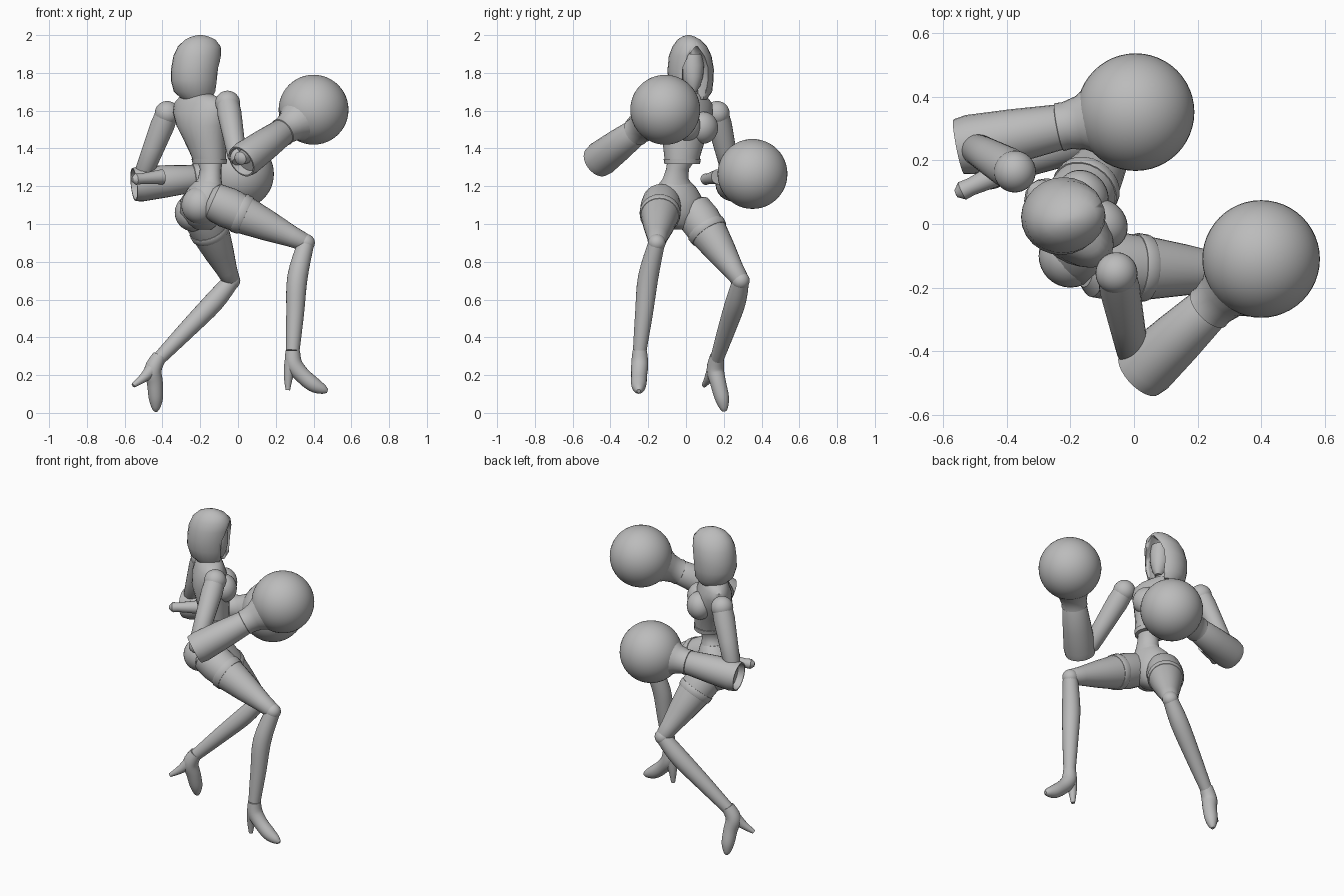
import bpy, bmesh
from math import sin, cos, pi, radians, sqrt
from mathutils import Vector

if "Cube" in bpy.data.objects:
    bpy.data.objects.remove(bpy.data.objects["Cube"], do_unlink=True)

grey = bpy.data.materials.new("plain_grey")
grey.use_nodes = True
grey.diffuse_color = (0.5, 0.5, 0.5, 1)
bsdf = next(n for n in grey.node_tree.nodes if n.type == 'BSDF_PRINCIPLED')
bsdf.inputs["Base Color"].default_value = grey.diffuse_color


def finish(name, bm):
    bmesh.ops.recalc_face_normals(bm, faces=bm.faces)
    mesh = bpy.data.meshes.new(name)
    bm.to_mesh(mesh)
    bm.free()
    mesh.materials.append(grey)
    ob = bpy.data.objects.new(name, mesh)
    bpy.context.collection.objects.link(ob)
    bpy.ops.object.select_all(action='DESELECT')
    ob.select_set(True)
    bpy.context.view_layer.objects.active = ob
    bpy.ops.object.shade_smooth_by_angle(angle=radians(40))
    return ob


def loft(name, rings):
    """Skin a list of (centre, side vector, depth vector) ellipses."""
    bm, n, prev = bmesh.new(), 24, None
    for i, (c, u, v) in enumerate(rings):
        ring = [bm.verts.new(c + u * cos(2 * pi * k / n) + v * sin(2 * pi * k / n)) for k in range(n)]
        if prev:
            for k in range(n):
                bm.faces.new((prev[k - 1], prev[k], ring[k], ring[k - 1]))
        if i in (0, len(rings) - 1):
            bm.faces.new(ring)
        prev = ring
    return finish(name, bm)


def frame(axis):
    side = axis.cross(Vector((0, 1, 0.3))).normalized()
    return side, axis.cross(side).normalized()


def tube(name, points):
    """Bent limb through (x, y, z, radius) points with smoothed steps."""
    pts = [Vector(p) for p in points]
    fine = []
    for i in range(len(pts) - 1):
        a, b, c, d = (pts[max(0, min(j, len(pts) - 1))] for j in range(i - 1, i + 3))
        for s in range(4):
            t = s / 4
            fine.append(0.5 * (2 * b + (c - a) * t + (2 * a - 5 * b + 4 * c - d) * t * t
                               + (3 * b - a - 3 * c + d) * t ** 3))
    fine.append(pts[-1])
    rings = []
    for i, p in enumerate(fine):
        axis = (fine[min(i + 1, len(fine) - 1)] - fine[max(i - 1, 0)]).xyz.normalized()
        u, v = frame(axis)
        rings.append((p.xyz, u * p.w, v * p.w))
    return loft(name, rings)


def turned(name, a, b, profile):
    """Straight part along a-b from (fraction, radius) steps."""
    a, b = Vector(a), Vector(b)
    u, v = frame((b - a).normalized())
    return loft(name, [(a.lerp(b, t), u * r, v * r) for t, r in profile])


def body(name, rows):
    """Upright part from (x, y, z, half width, half depth, yaw) rows."""
    rings = []
    for x, y, z, w, d, yaw in rows:
        a = radians(yaw)
        rings.append((Vector((x, y, z)), Vector((sin(a), -cos(a), 0)) * w, Vector((cos(a), sin(a), 0)) * d))
    return loft(name, rings)


def ball(name, centre, radii, yaw=0, seg=32):
    bm = bmesh.new()
    bmesh.ops.create_uvsphere(bm, u_segments=seg, v_segments=seg // 2, radius=1)
    a = radians(yaw)
    for v in bm.verts:
        x, y, z = (v.co[i] * radii[i] for i in range(3))
        v.co = Vector(centre) + Vector((x * cos(a) - y * sin(a), x * sin(a) + y * cos(a), z))
    return finish(name, bm)


# Hood with a hollow face opening
hood = body("hood", [
    (-.215, .03, 1.66, .08, .08, 15), (-.225, .03, 1.70, .108, .115, 15),
    (-.228, .025, 1.76, .12, .128, 15), (-.225, .025, 1.82, .122, .13, 15),
    (-.215, .022, 1.89, .112, .128, 15), (-.205, .02, 1.94, .09, .115, 15),
    (-.2, .015, 1.975, .06, .083, 15), (-.2, .013, 1.993, .03, .045, 15),
    (-.2, .013, 2.0, .008, .012, 15)])
opening = body("hood_opening_cutter", [
    (-.1, .055, 1.6, .045, .09, 15), (-.1, .055, 1.68, .058, .1, 15),
    (-.1, .055, 1.76, .072, .11, 15), (-.1, .055, 1.83, .07, .11, 15),
    (-.1, .055, 1.89, .045, .1, 15), (-.1, .055, 1.94, .006, .09, 15)])
opening.hide_render = True
opening.hide_set(True)
cut = hood.modifiers.new("face_opening", 'BOOLEAN')
cut.operation, cut.object, cut.solver = 'DIFFERENCE', opening, 'EXACT'
bpy.context.view_layer.objects.active = hood
bpy.ops.object.modifier_apply(modifier=cut.name)
bpy.data.objects.remove(opening, do_unlink=True)
body("face", [(-.16, .035, 1.70, .02, .025, 15), (-.165, .035, 1.73, .04, .045, 15),
              (-.17, .035, 1.78, .055, .06, 15), (-.17, .035, 1.84, .06, .06, 15),
              (-.17, .035, 1.9, .05, .05, 15)])
tube("neck", [(-.2, .01, 1.58, .06), (-.2, .02, 1.66, .045), (-.19, .025, 1.74, .04)])

# Torso, cropped top and hips
body("chest", [
    (-.15, -.02, 1.32, .092, .08, 35), (-.155, -.02, 1.36, .1, .088, 37),
    (-.175, -.012, 1.44, .122, .1, 42), (-.195, -.003, 1.52, .15, .11, 45),
    (-.205, .003, 1.59, .172, .1, 45), (-.208, .008, 1.64, .165, .083, 45),
    (-.208, .01, 1.67, .13, .07, 45), (-.205, .012, 1.69, .07, .055, 45)])
for side, spot in (("right", (-.1, 0, 1.52)), ("left", (-.16, .09, 1.51))):
    ball(side + "_breast", spot, (.075, .085, .085), 45)
body("top_hem", [(-.15, -.02, 1.318, .098, .086, 35), (-.152, -.02, 1.345, .103, .09, 36)])
body("waist", [
    (-.15, -.02, 1.35, .08, .068, 32), (-.145, -.045, 1.29, .062, .055, 28),
    (-.15, -.055, 1.24, .07, .06, 25), (-.165, -.055, 1.2, .098, .08, 24)])
body("hips", [
    (-.16, -.055, 1.225, .08, .068, 24), (-.17, -.055, 1.19, .115, .09, 24),
    (-.185, -.05, 1.13, .145, .115, 24), (-.19, -.04, 1.06, .135, .115, 24),
    (-.185, -.03, 1.0, .085, .08, 24), (-.18, -.03, .97, .03, .04, 24)])
ball("right_buttock", (-.2, -.1, 1.1), (.1, .1, .1))
ball("left_buttock", (-.235, .02, 1.06), (.1, .1, .1))

# Legs: thigh, knee, shin and fitted band at the shorts hem
legs = {
    "right": ((-.13, -.13, 1.12), (.36, -.155, .90), (.315, -.2, .72), (.29, -.245, .33)),
    "left": ((-.2, .035, 1.08), (-.035, .29, .70), (-.13, .262, .585), (-.415, .165, .29)),
}
for side, (hip, knee, calf, ankle) in legs.items():
    turned(side + "_thigh", hip, knee, [(-.05, .07), (0, .1), (.15, .108), (.35, .1), (.6, .08),
                                        (.85, .056), (.97, .048), (1.02, .035)])
    turned(side + "_shorts_hem", hip, knee, [(.27, .107), (.28, .109), (.34, .106), (.35, .103)])
    ball(side + "_knee", knee, (.047, .047, .047))
    tube(side + "_shin", [(*knee, .044), (*calf, .054), (*Vector(calf).lerp(Vector(ankle), .5), .047),
                          (*ankle, .036)])

# High-heeled shoes
feet = {
    "right": [(.29, -.245, .33, .038), (.295, -.245, .26, .045), (.34, -.248, .2, .042),
              (.4, -.25, .15, .04), (.45, -.25, .125, .026), (.474, -.25, .115, .01)],
    "left": [(-.415, .165, .3, .038), (-.45, .155, .23, .046), (-.44, .17, .16, .042),
             (-.435, .19, .08, .038), (-.435, .2, .03, .024), (-.435, .205, .008, .01)],
}
heels = {
    "right": [(.285, -.245, .27, .04), (.268, -.245, .2, .026), (.264, -.245, .12, .012)],
    "left": [(-.44, .155, .25, .04), (-.495, .125, .19, .026), (-.555, .095, .145, .012)],
}
for side in feet:
    tube(side + "_shoe", feet[side])
    tube(side + "_heel", heels[side])

# Arms: shoulder, upper arm, wide sleeve, round glove
arms = {
    "right": ((-.055, -.155, 1.64), (-.005, -.4, 1.36), (.025, -.465, 1.335), (.4, -.11, 1.605)),
    "left": ((-.375, .165, 1.585), (-.495, .235, 1.28), (-.54, .245, 1.21), (.005, .352, 1.265)),
}
for side, (shoulder, elbow, cuff, glove) in arms.items():
    ball(side + "_shoulder", shoulder, (.066, .066, .066))
    turned(side + "_upper_arm", shoulder, elbow, [(0, .06), (.2, .064), (.6, .057), (1, .05), (1.1, .03)])
    turned(side + "_sleeve", cuff, glove, [(.05, .01), (.05, .075), (-.02, .08), (-.02, .088), (.05, .094),
                                           (.3, .085), (.56, .072), (.58, .066)])
    turned(side + "_glove_cuff", cuff, glove, [(.54, .05), (.56, .077), (.6, .075), (.68, .085), (.8, .125)])
    ball(side + "_glove", glove, (.185, .185, .185), seg=48)

# Pointed elbow ends
turned("left_elbow_point", (-.56, .095, 1.235), (-.4, .17, 1.25), [(0, .012), (.12, .03), (.3, .028), (1, .04)])
turned("right_elbow_point", (.005, -.5, 1.345), (.04, -.44, 1.36), [(0, .015), (.2, .035), (1, .04)])
